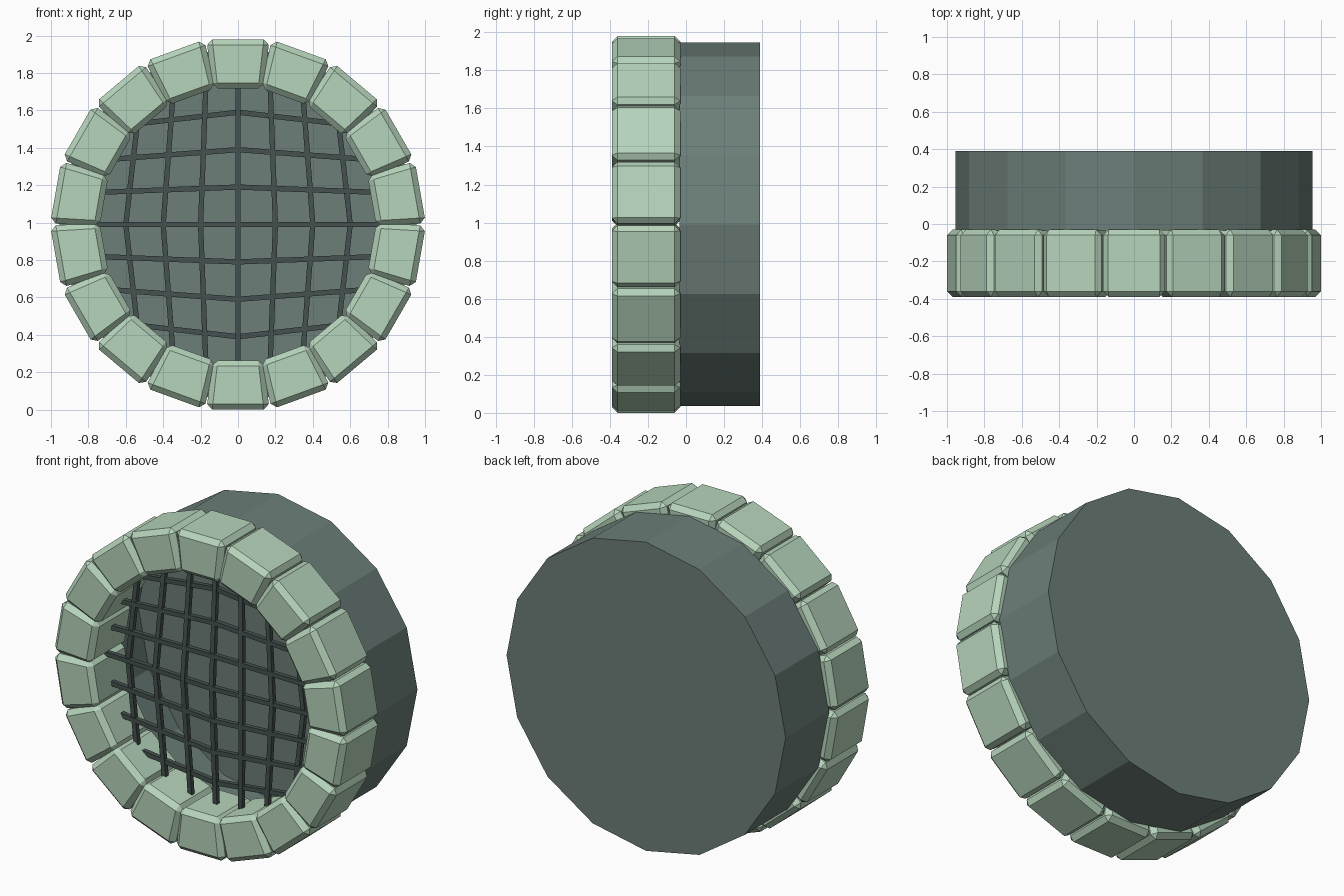
import bpy, bmesh, math
from mathutils import Matrix, Vector

if "Cube" in bpy.data.objects:
    bpy.data.objects.remove(bpy.data.objects["Cube"])

CZ = 0.99  # height of the opening's axis


def material(name, color):
    m = bpy.data.materials.new(name)
    m.diffuse_color = (*color, 1)
    m.use_nodes = True
    m.node_tree.nodes["Principled BSDF"].inputs["Base Color"].default_value = m.diffuse_color
    return m


def make_object(name, bm, mat):
    bmesh.ops.recalc_face_normals(bm, faces=bm.faces)
    me = bpy.data.meshes.new(name)
    bm.to_mesh(me)
    bm.free()
    me.materials.append(mat)
    ob = bpy.data.objects.new(name, me)
    bpy.context.collection.objects.link(ob)
    return ob


stone = material("pale_green_stone", (0.47, 0.66, 0.50))
pipe = material("grey_green_pipe", (0.15, 0.21, 0.19))
iron = material("dark_iron", (0.06, 0.085, 0.08))

# Ring of 18 chamfered wedge blocks
bm = bmesh.new()
for i in range(18):
    wedge = bmesh.new()
    bmesh.ops.create_cube(wedge, size=1)
    for v in wedge.verts:
        outer = v.co.z > 0
        half = 0.168 if outer else 0.138
        v.co = (math.copysign(half, v.co.x),
                -0.39 if v.co.y < 0 else -0.03,
                0.99 if outer else 0.727)
    bmesh.ops.bevel(wedge, geom=wedge.edges[:], offset=0.03,
                    segments=1, affect='EDGES')
    wedge.transform(Matrix.Translation((0, 0, CZ))
                    @ Matrix.Rotation(math.radians(20 * i), 4, 'Y'))
    tmp = bpy.data.meshes.new("tmp")
    wedge.to_mesh(tmp)
    wedge.free()
    bm.from_mesh(tmp)
    bpy.data.meshes.remove(tmp)
make_object("stone_ring", bm, stone)

# Hollow 16-sided pipe, open at the front and closed at the back
bm = bmesh.new()
rings = []
for y in (-0.035, 0.39):
    rings.append([bm.verts.new((0.955 * math.cos(a), y, CZ + 0.955 * math.sin(a)))
                  for a in (math.tau * k / 16 for k in range(16))])
for k in range(16):
    n = (k + 1) % 16
    bm.faces.new((rings[0][k], rings[0][n], rings[1][n], rings[1][k]))
bm.faces.new(rings[1])
make_object("pipe_shell", bm, pipe)


# Grate: bars bowed outward in the middle, ends set into the stones
def bar(bm, points, side, r=0.014):
    loops = []
    for p in points:
        loops.append([bm.verts.new(Vector(p) + side * (a * r) + Vector((0, b * r, 0)))
                      for a, b in ((1, 1), (-1, 1), (-1, -1), (1, -1))])
    for l0, l1 in zip(loops, loops[1:]):
        for k in range(4):
            n = (k + 1) % 4
            bm.faces.new((l0[k], l0[n], l1[n], l1[k]))
    bm.faces.new(loops[0])
    bm.faces.new(loops[-1])


bm = bmesh.new()
for i in range(-3, 4):
    h = 0.2 * i
    reach = math.sqrt(0.77 ** 2 - (0.87 * h) ** 2)
    end = h * (1 - 0.19 * reach)
    y_mid, y_end = -0.25 + 0.04 * (h / 0.6) ** 2, -0.21
    bar(bm, [(-reach, y_end, CZ + end), (0, y_mid, CZ + h), (reach, y_end, CZ + end)],
        Vector((0, 0, 1)))
    bar(bm, [(end, y_end, CZ - reach), (h, y_mid, CZ), (end, y_end, CZ + reach)],
        Vector((1, 0, 0)))
make_object("grate", bm, iron)
